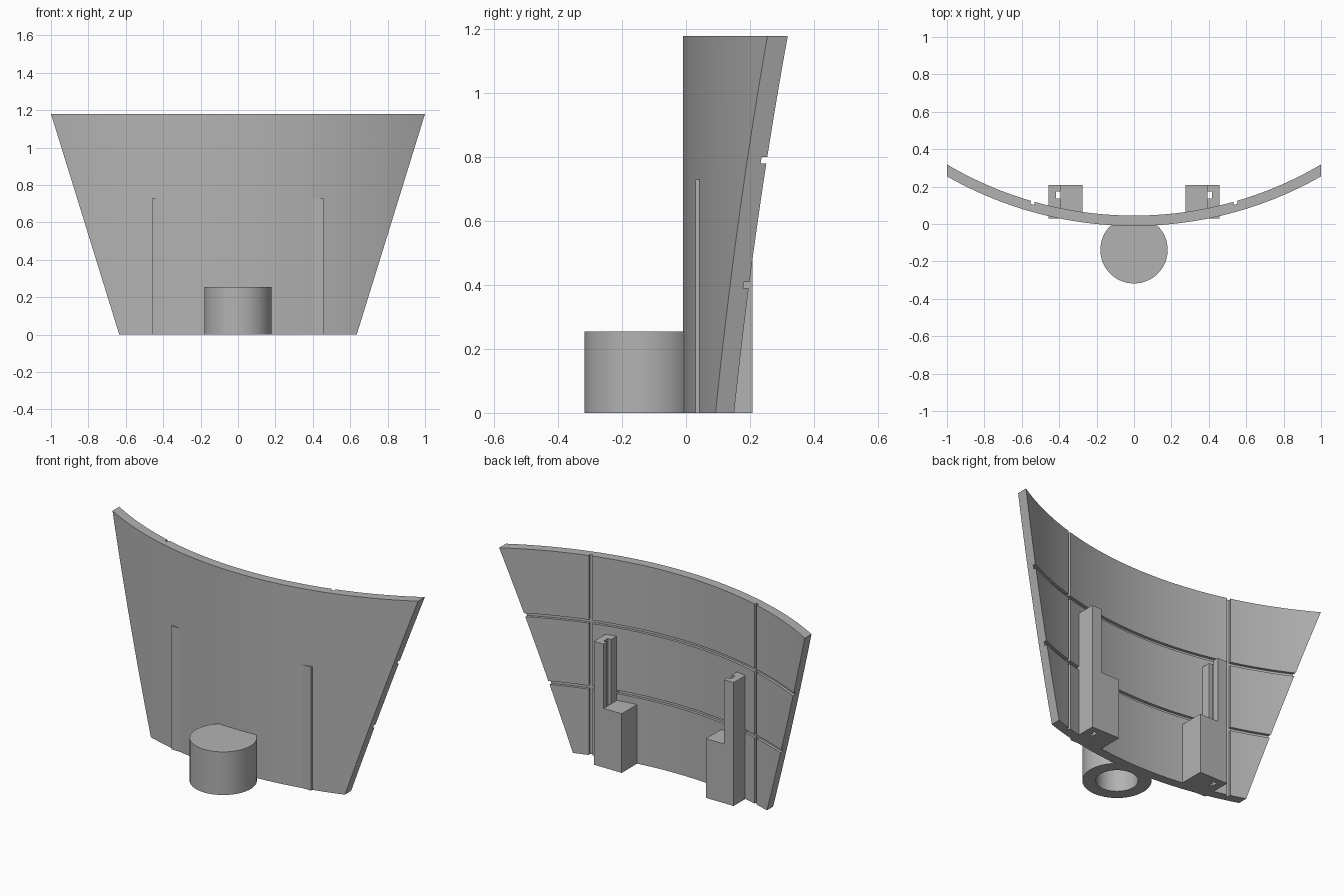
import bpy, bmesh, math
from mathutils import Vector

if "Cube" in bpy.data.objects:
    bpy.data.objects.remove(bpy.data.objects["Cube"])

grey = bpy.data.materials.new("plain_grey")
grey.use_nodes = True
colour = (0.45, 0.45, 0.45, 1)
grey.diffuse_color = colour
grey.node_tree.nodes["Principled BSDF"].inputs["Base Color"].default_value = colour

HEIGHT = 1.18
RADIUS, THICK = 2.02, 0.055     # outer face radius and wall thickness
CENTRE_Y = RADIUS - 0.01
INNER = RADIUS - THICK


def make_object(name, bm):
    bmesh.ops.recalc_face_normals(bm, faces=bm.faces)
    mesh = bpy.data.meshes.new(name)
    bm.to_mesh(mesh)
    bm.free()
    mesh.materials.append(grey)
    obj = bpy.data.objects.new(name, mesh)
    bpy.context.collection.objects.link(obj)
    return obj


def prism(name, outline, z0, z1):
    bm = bmesh.new()
    face = bm.faces.new([bm.verts.new((x, y, z0)) for x, y in outline])
    top = bmesh.ops.extrude_face_region(bm, geom=[face])["geom"]
    bmesh.ops.translate(bm, vec=(0, 0, z1 - z0),
                        verts=[v for v in top if isinstance(v, bmesh.types.BMVert)])
    return make_object(name, bm)


def arc(radius, a0, a1, steps):
    angles = [a0 + (a1 - a0) * i / steps for i in range(steps + 1)]
    return [(radius * math.sin(a), CENTRE_Y - radius * math.cos(a)) for a in angles]


def band(name, r0, r1, a0, a1, z0, z1, steps=64):
    return prism(name, arc(r0, a0, a1, steps) + arc(r1, a1, a0, steps), z0, z1)


def circle(radius, cy, steps=64):
    return [(radius * math.cos(math.tau * i / steps),
             cy + radius * math.sin(math.tau * i / steps)) for i in range(steps)]


def cut(obj, cutter):
    mod = obj.modifiers.new("cut", "BOOLEAN")
    mod.operation = "DIFFERENCE"
    mod.solver = "EXACT"
    mod.object = cutter
    bpy.context.view_layer.objects.active = obj
    bpy.ops.object.modifier_apply(modifier=mod.name)
    bpy.data.objects.remove(cutter)


def smooth(obj):
    bpy.ops.object.select_all(action="DESELECT")
    obj.select_set(True)
    bpy.context.view_layer.objects.active = obj
    bpy.ops.object.shade_smooth_by_angle(angle=math.radians(25))


# Curved wall, trimmed to slanted sides
wall = band("curved_wall", RADIUS, INNER, -0.6, 0.6, 0, HEIGHT)
bm = bmesh.new()
bm.from_mesh(wall.data)
slope = (1.0 - 0.635) / HEIGHT
for side in (-1, 1):
    cut_geom = bmesh.ops.bisect_plane(
        bm, geom=bm.verts[:] + bm.edges[:] + bm.faces[:], plane_co=(side * 0.635, 0, 0),
        plane_no=Vector((side, 0, -slope)).normalized(), clear_outer=True)["geom_cut"]
    bmesh.ops.holes_fill(bm, edges=[e for e in cut_geom if isinstance(e, bmesh.types.BMEdge)])
bmesh.ops.recalc_face_normals(bm, faces=bm.faces)
bm.to_mesh(wall.data)
bm.free()

# Panel grooves on the back of the wall
DEPTH = 0.016
for z in (0.40, 0.79):
    cut(wall, band("groove_cutter", INNER + DEPTH, INNER - 0.05, -0.7, 0.7, z - 0.01, z + 0.01))
for side in (-1, 1):
    a = side * math.asin(0.54 / INNER)
    cut(wall, band("groove_cutter", INNER + DEPTH, INNER - 0.05,
                   a - 0.005, a + 0.005, -0.1, HEIGHT + 0.1, 2))
smooth(wall)

# Stepped bracket on each side: low block plus slotted post
for side, label in ((1, "left"), (-1, "right")):
    def mirrored(points):
        return [(side * x, y) for x, y in points]
    prism(label + "_bracket_block",
          mirrored([(0.275, 0.03), (0.394, 0.03), (0.394, 0.208), (0.275, 0.208)]), 0, 0.35)
    inner, slot, outer = 0.394, 0.416, 0.457
    prism(label + "_bracket_post",
          mirrored([(inner, 0.03), (outer, 0.03), (outer, 0.208), (inner, 0.208),
                    (inner, 0.175), (slot, 0.175), (slot, 0.137), (inner, 0.137)]), 0, 0.73)

# Hollow round boss on the front
boss = prism("front_boss", circle(0.18, -0.138), 0, 0.255)
cut(boss, prism("bore_cutter", circle(0.11, -0.138), -0.1, 0.2))
smooth(boss)
